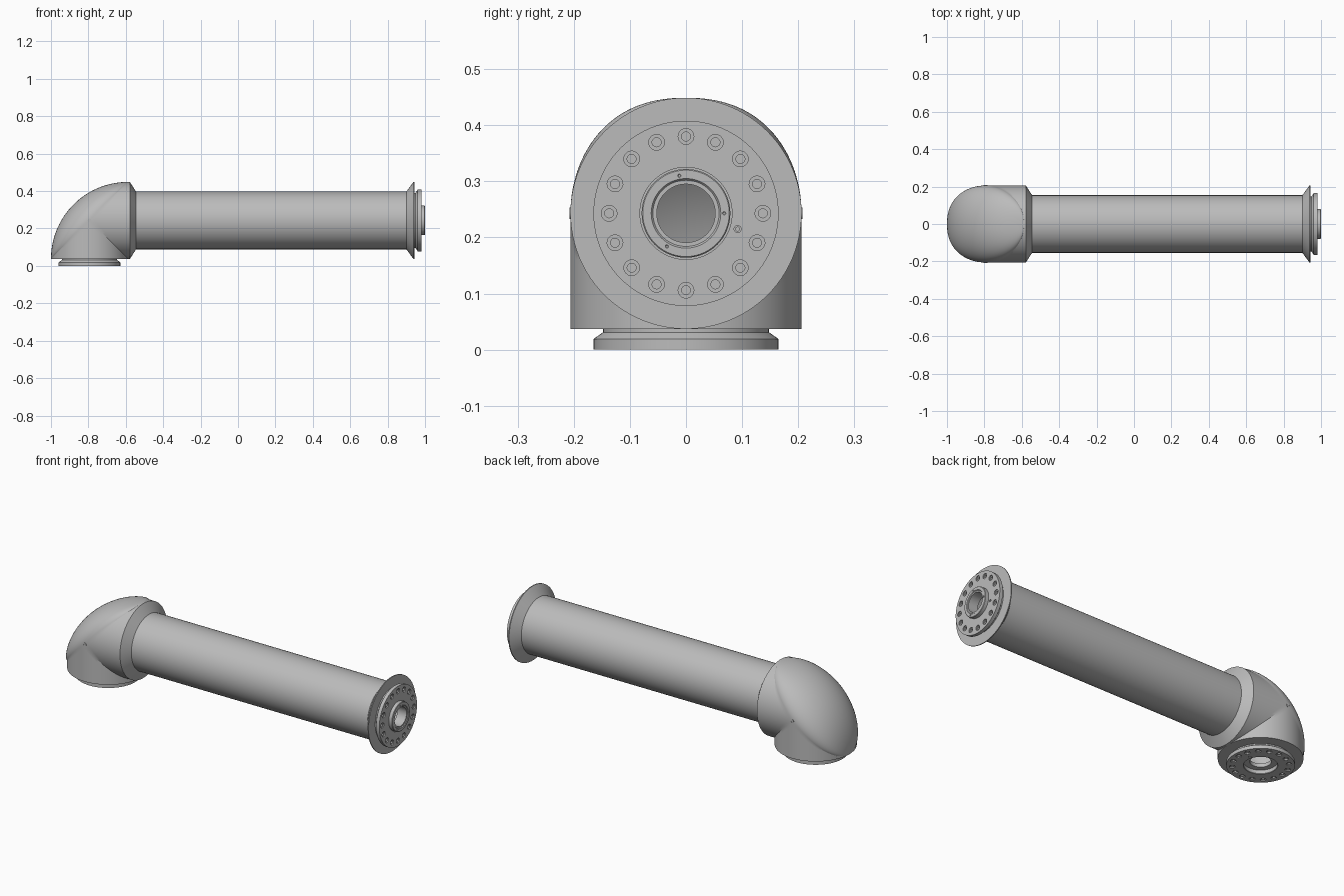
import bpy, bmesh, math
from mathutils import Matrix, Vector

cube = bpy.data.objects.get("Cube")
if cube:
    bpy.data.objects.remove(cube, do_unlink=True)

R = 0.206                              # elbow radius
CX, CZ = -0.794, 0.243                 # where the two elbow axes cross
END_X, BASE_Z = 0.943, CZ - R          # planes the flanges sit on

grey = bpy.data.materials.new("plain grey")
grey.use_nodes = True
grey.diffuse_color = (0.5, 0.5, 0.5, 1)
grey.node_tree.nodes["Principled BSDF"].inputs["Base Color"].default_value = (0.5, 0.5, 0.5, 1)


def lathe(bm, profile, matrix, seg=96, closed=False):
    """Turn (radius, height) points about the local z axis."""
    rings = []
    for r, h in profile:
        if r == 0:
            rings.append([bm.verts.new(matrix @ Vector((0, 0, h)))] * seg)
        else:
            rings.append([bm.verts.new(matrix @ Vector((r * math.cos(a), r * math.sin(a), h)))
                          for a in (math.tau * i / seg for i in range(seg))])
    pairs = list(zip(rings, rings[1:]))
    if closed:
        pairs.append((rings[-1], rings[0]))
    for lo, hi in pairs:
        for i in range(seg):
            j = (i + 1) % seg
            corners = list(dict.fromkeys((lo[i], lo[j], hi[j], hi[i])))
            if len(corners) > 2:
                bm.faces.new(corners)


def sheet(bm, point, nu, nv):
    """Grid of quads over point(u, v) with u and v in 0..1."""
    g = [[bm.verts.new(point(u / nu, v / nv)) for v in range(nv + 1)] for u in range(nu + 1)]
    for u in range(nu):
        for v in range(nv):
            bm.faces.new((g[u][v], g[u + 1][v], g[u + 1][v + 1], g[u][v + 1]))


def finish(bm, name, smooth=True):
    bmesh.ops.remove_doubles(bm, verts=bm.verts, dist=1e-5)
    bmesh.ops.dissolve_degenerate(bm, edges=bm.edges, dist=1e-6)
    bmesh.ops.recalc_face_normals(bm, faces=bm.faces)
    mesh = bpy.data.meshes.new(name)
    bm.to_mesh(mesh)
    bm.free()
    mesh.materials.append(grey)
    ob = bpy.data.objects.new(name, mesh)
    bpy.context.collection.objects.link(ob)
    if smooth:
        shade(ob)
    return ob


def activate(ob):
    bpy.ops.object.select_all(action="DESELECT")
    ob.select_set(True)
    bpy.context.view_layer.objects.active = ob


def shade(ob):
    activate(ob)
    bpy.ops.object.shade_smooth_by_angle(angle=math.radians(25))


# Frames whose local z runs along the pipe and out of the elbow base
along_x = Matrix(((0, 0, 1, 0), (1, 0, 0, 0), (0, 1, 0, CZ), (0, 0, 0, 1)))
end_frame = Matrix.Translation((END_X, 0, 0)) @ along_x
base_frame = Matrix.Translation((CX, 0, BASE_Z)) @ Matrix.Rotation(math.pi, 4, "X")


# Elbow: two mitred cylinders and a domed back
def lower_wall(u, v):
    c, s = math.cos(math.tau * u), math.sin(math.tau * u)
    return Vector((CX + R * c, R * s, CZ - R + v * R * (1 - abs(c))))


def side_wall(u, v):
    p = lower_wall(u, v)
    return Vector((CX - (p.z - CZ), p.y, CZ - (p.x - CX)))


def dome(u, v):
    t = math.sqrt(2) * R * math.cos(math.pi * u)
    width = R * math.sin(math.pi * u)
    rise = math.sqrt(4 * R * R - t * t) - math.sqrt(2) * R
    n = rise * math.sin(math.pi * v)
    d = math.sqrt(0.5)
    return Vector((CX + (t - n) * d, width * math.cos(math.pi * v), CZ + (t + n) * d))


bm = bmesh.new()
sheet(bm, lower_wall, 96, 8)
sheet(bm, side_wall, 96, 8)
sheet(bm, dome, 48, 48)
finish(bm, "elbow")

# Flat underside of the elbow
bm = bmesh.new()
lathe(bm, [(R, 0), (0.14, 0)], base_frame)
finish(bm, "elbow_base")

# Straight pipe with a collar at the elbow and a flare at the far end
bm = bmesh.new()
lathe(bm, [(R, CX + R), (R, -0.578), (0.154, -0.545), (0.154, 0.90),
           (R, 0.938), (R, END_X), (0.14, END_X)], along_x)
finish(bm, "pipe")

# Flanges with counterbored bolt holes
rim = [(0.052, -0.004), (0.148, -0.004), (0.148, 0.006), (0.165, 0.018), (0.165, 0.037)]
hub = [(0.082, 0.037), (0.082, 0.034), (0.079, 0.034), (0.079, 0.0535), (0.077, 0.0555),
       (0.062, 0.0555), (0.059, 0.052), (0.052, 0.052)]
socket = [(0.083, 0.037), (0.081, 0.035), (0.081, 0.016), (0.052, 0.016)]
hole = [(0, 0.05), (0.014, 0.05), (0.014, 0.031), (0.008, 0.031), (0.008, 0.022), (0, 0.022)]


def flange(name, frame, middle):
    bm = bmesh.new()
    lathe(bm, rim + middle, frame, closed=True)
    body = finish(bm, name, False)
    bm = bmesh.new()
    for i in range(16):
        turn = Matrix.Rotation(math.tau * i / 16, 4, "Z")
        lathe(bm, hole, frame @ turn @ Matrix.Translation((0.137, 0, 0)), 20)
    pin = Matrix.Translation((0.092, -0.028, 0)) @ Matrix.Diagonal((0.45, 0.45, 1, 1))
    lathe(bm, hole, frame @ pin, 16)
    cutter = finish(bm, "hole_cutter", False)
    cutter.hide_render = True
    mod = body.modifiers.new("holes", "BOOLEAN")
    mod.operation, mod.solver, mod.object = "DIFFERENCE", "EXACT", cutter
    activate(body)
    bpy.ops.object.modifier_apply(modifier=mod.name)
    bpy.data.objects.remove(cutter, do_unlink=True)
    shade(body)


flange("end_flange", end_frame, hub)
flange("base_flange", base_frame, socket)

# Small screws on the hub face
bm = bmesh.new()
for angle in (0, 100, 240):
    place = Matrix.Rotation(math.radians(angle), 4, "Z") @ Matrix.Translation((0.068, 0, 0))
    lathe(bm, [(0, 0.056), (0.002, 0.056), (0.003, 0.057), (0.005, 0.057), (0.005, 0.053)],
          end_frame @ place, 16)
finish(bm, "hub_screws")

# Socket screws on the elbow shell, mirrored front to back
bm = bmesh.new()
for side in (-1, 1):
    for spot, normal in (((CX, R, CZ), (0, 1, 0)),
                         ((-0.62, 0.085, 0.429), (0, 0.085, 0.186)),
                         ((-0.98, 0.085, 0.069), (-0.186, 0.085, 0))):
        aim = Vector((normal[0], side * normal[1], normal[2])).to_track_quat("Z", "Y")
        place = Matrix.Translation((spot[0], side * spot[1], spot[2])) @ aim.to_matrix().to_4x4()
        lathe(bm, [(0, 0.0005), (0.006, 0.0005), (0.006, 0.002), (0.01, 0.002), (0.01, -0.006)],
              place, 20)
finish(bm, "elbow_screws")
